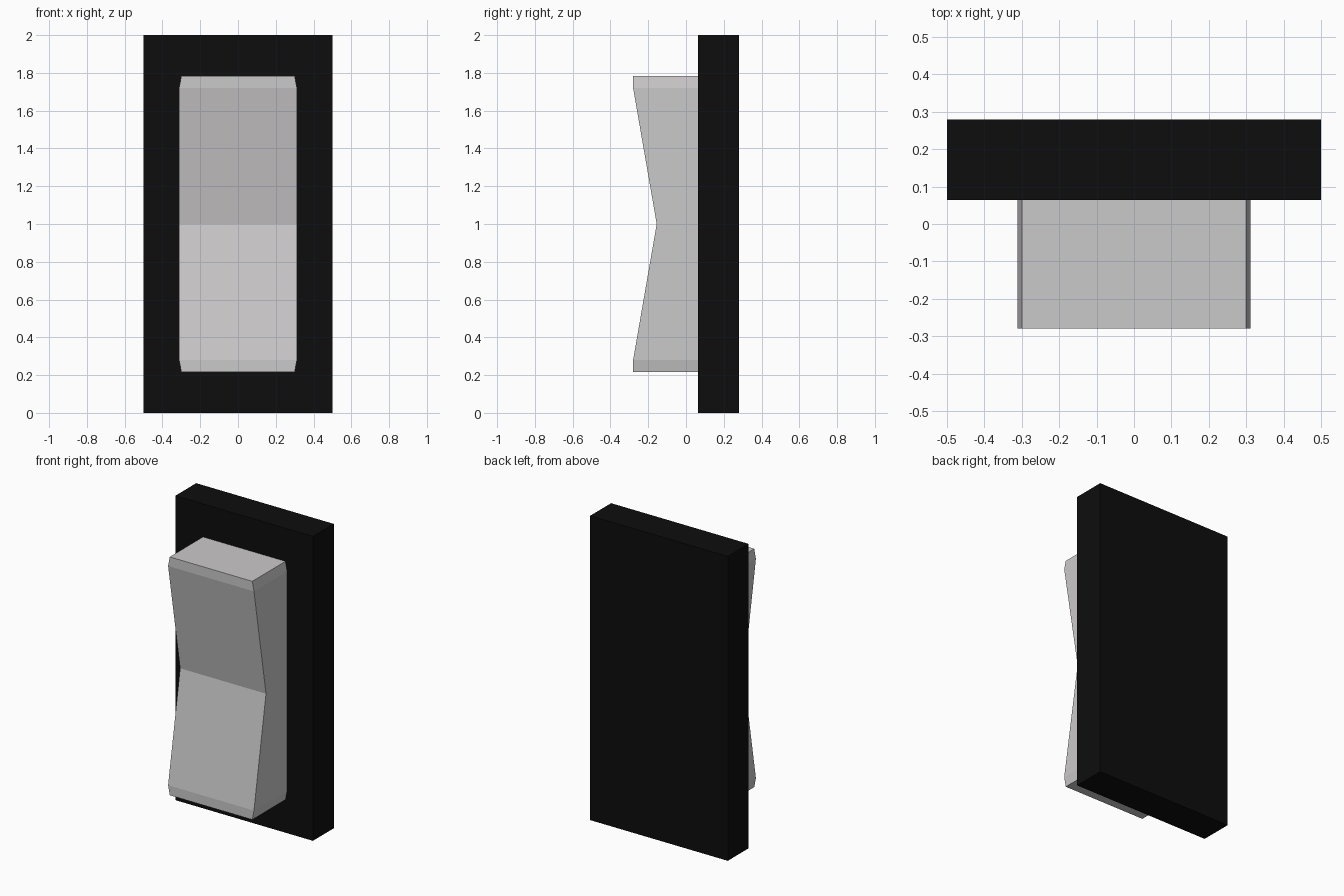
import bpy, bmesh

if "Cube" in bpy.data.objects:
    bpy.data.objects.remove(bpy.data.objects["Cube"])


def material(name, rgb):
    m = bpy.data.materials.new(name)
    m.diffuse_color = (*rgb, 1.0)
    m.use_nodes = True
    m.node_tree.nodes["Principled BSDF"].inputs["Base Color"].default_value = m.diffuse_color
    return m


def make_object(name, bm, mat):
    bmesh.ops.recalc_face_normals(bm, faces=bm.faces)
    me = bpy.data.meshes.new(name)
    bm.to_mesh(me)
    bm.free()
    me.materials.append(mat)
    ob = bpy.data.objects.new(name, me)
    bpy.context.collection.objects.link(ob)
    return ob


black = material("black plastic", (0.004, 0.004, 0.004))
grey = material("light grey plastic", (0.6, 0.585, 0.59))

SEAM_Y = 0.064

# Wall plate: plain box
bm = bmesh.new()
bmesh.ops.create_cube(bm, size=1)
bmesh.ops.scale(bm, vec=(1.0, 0.28 - SEAM_Y, 2.0), verts=bm.verts)
bmesh.ops.translate(bm, vec=(0, (0.28 + SEAM_Y) / 2, 1.0), verts=bm.verts)
make_object("wall_plate", bm, black)

# Rocker: sections up the height as (distance from middle, half width, front y)
half = [(0.783, 0.30, -0.28), (0.72, 0.312, -0.28)]
sections = [(1 - d, w, y) for d, w, y in half]
sections += [(1.0, 0.312, -0.155)]
sections += [(1 + d, w, y) for d, w, y in reversed(half)]

bm = bmesh.new()
rings = [[bm.verts.new(p) for p in ((-w, y, z), (w, y, z), (w, SEAM_Y, z), (-w, SEAM_Y, z))]
         for z, w, y in sections]
for a, b in zip(rings, rings[1:]):
    for i in range(4):
        j = (i + 1) % 4
        bm.faces.new((a[i], a[j], b[j], b[i]))
bm.faces.new(rings[0])
bm.faces.new(rings[-1])
make_object("rocker", bm, grey)
